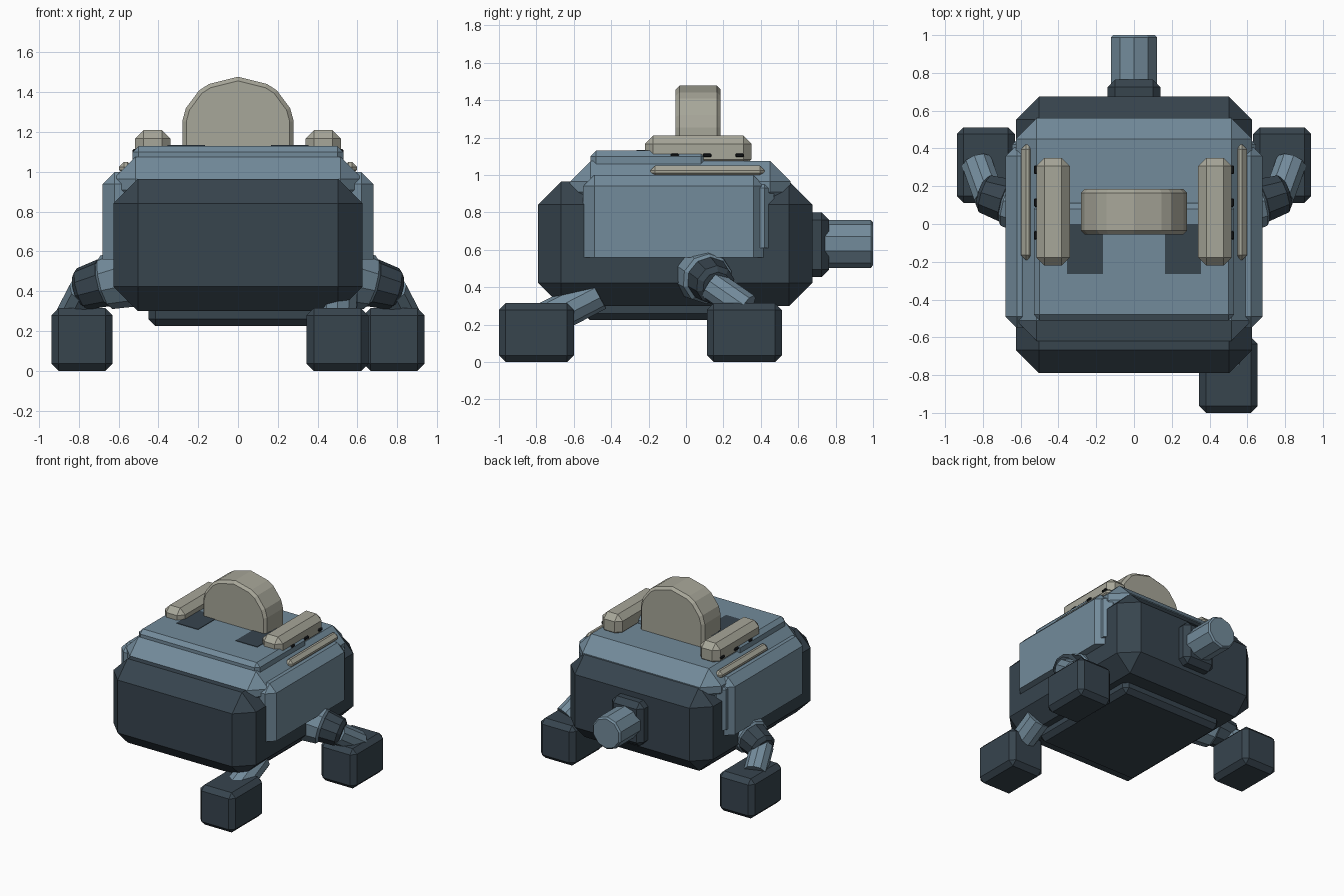
import bpy
import bmesh
from mathutils import Vector

cube = bpy.data.objects.get("Cube")
if cube:
    bpy.data.objects.remove(cube, do_unlink=True)


def material(name, rgb):
    m = bpy.data.materials.new(name)
    m.use_nodes = True
    m.diffuse_color = (*rgb, 1)
    m.node_tree.nodes["Principled BSDF"].inputs["Base Color"].default_value = (*rgb, 1)
    return m


DARK = material("dark slate", (0.038, 0.058, 0.076))
BLUE = material("blue grey", (0.17, 0.258, 0.328))
BEIGE = material("warm grey", (0.39, 0.385, 0.32))
BLACK = material("black", (0.008, 0.01, 0.012))


def finish(bm, name, mat):
    bmesh.ops.recalc_face_normals(bm, faces=bm.faces)
    mesh = bpy.data.meshes.new(name)
    bm.to_mesh(mesh)
    bm.free()
    mesh.materials.append(mat)
    ob = bpy.data.objects.new(name, mesh)
    bpy.context.collection.objects.link(ob)
    return ob


def box(name, mat, xs, ys, zs, chamfer=0.0, flat_base=False):
    """Chamfered block given by its extent on each axis."""
    bm = bmesh.new()
    bmesh.ops.create_cube(bm, size=1)
    for v in bm.verts:
        v.co = [lo + (c + 0.5) * (hi - lo) for c, (lo, hi) in zip(v.co, (xs, ys, zs))]
    if chamfer:
        edges = [e for e in bm.edges
                 if not flat_base or max(v.co.z for v in e.verts) > zs[0] + 0.001]
        bmesh.ops.bevel(bm, geom=edges, offset=chamfer, segments=1,
                        affect='EDGES', clamp_overlap=True)
    return finish(bm, name, mat)


def tube(name, mat, start, end, r1, r2, sides=10, chamfer=0.0):
    """Faceted cylinder between two points."""
    a, b = Vector(start), Vector(end)
    bm = bmesh.new()
    bmesh.ops.create_cone(bm, cap_ends=True, segments=sides, radius1=r1, radius2=r2,
                          depth=(b - a).length)
    if chamfer:
        rims = [e for e in bm.edges if any(len(f.verts) > 4 for f in e.link_faces)]
        bmesh.ops.bevel(bm, geom=rims, offset=chamfer, segments=1, affect='EDGES')
    ob = finish(bm, name, mat)
    ob.rotation_mode = 'QUATERNION'
    ob.rotation_quaternion = (b - a).to_track_quat('Z', 'Y')
    ob.location = (a + b) / 2
    return ob


# Hull, belly plate and upper shell
box("hull", DARK, (-0.625, 0.625), (-0.79, 0.675), (0.30, 0.965), 0.123)
box("belly_plate", DARK, (-0.45, 0.45), (-0.55, 0.44), (0.225, 0.34), 0.035)
box("deck", BLUE, (-0.625, 0.625), (-0.62, 0.56), (0.80, 1.075), 0.11)
box("side_armour", BLUE, (-0.68, 0.68), (-0.55, 0.42), (0.56, 1.0), 0.06, True)
box("armour_step", BLUE, (-0.645, 0.645), (-0.5, 0.47), (0.61, 0.98), 0.05, True)
box("deck_plate", BLUE, (-0.53, 0.53), (-0.51, 0.11), (1.03, 1.13), 0.03)

# Dome fin on top
half = [(0.28, 1.05), (0.28, 1.255), (0.262, 1.32), (0.195, 1.41), (0.145, 1.442)]
outline = half + [(0, 1.478)] + [(-x, z) for x, z in reversed(half)]
bm = bmesh.new()
face = bm.faces.new([bm.verts.new((x, -0.055, z)) for x, z in outline])
res = bmesh.ops.extrude_face_region(bm, geom=[face])
moved = [g for g in res["geom"] if isinstance(g, bmesh.types.BMVert)]
bmesh.ops.translate(bm, verts=moved, vec=(0, 0.24, 0))
rims = [e for e in bm.edges if abs(e.verts[0].co.y - e.verts[1].co.y) < 0.001]
bmesh.ops.bevel(bm, geom=rims, offset=0.02, segments=1, affect='EDGES')
finish(bm, "dome_fin", BEIGE)

# Rear barrel and its mount
box("barrel_mount", DARK, (-0.14, 0.14), (0.6, 0.765), (0.455, 0.80), 0.04)
tube("barrel", BLUE, (0, 0.7, 0.632), (0, 1.0, 0.632), 0.128, 0.128, 10, 0.012)

# Mirrored parts: rails, hatches, vents, side legs
for side, s in (("left", 1), ("right", -1)):
    def mx(lo, hi):
        return tuple(sorted((s * lo, s * hi)))

    box(side + "_top_rail", BEIGE, mx(0.34, 0.517), (-0.22, 0.35), (1.04, 1.21), 0.043)
    box(side + "_side_rail", BEIGE, mx(0.53, 0.598), (-0.19, 0.42), (0.985, 1.05), 0.025)
    box(side + "_hatch", DARK, mx(0.165, 0.355), (-0.265, 0.0), (1.127, 1.134))
    for i, y in enumerate((-0.06, 0.113, 0.287)):
        box(f"{side}_vent_{i + 1}", BLACK, mx(0.5, 0.53),
            (y - 0.023, y + 0.023), (1.095, 1.115), 0.006)

    box(side + "_foot", DARK, mx(0.63, 0.938), (0.112, 0.512), (0, 0.315), 0.036)
    tube(side + "_hip", BLUE, (s * 0.54, 0.08, 0.475), (s * 0.68, 0.12, 0.44),
         0.155, 0.135, 10, 0.02)
    tube(side + "_upper_leg", DARK, (s * 0.65, 0.115, 0.45), (s * 0.805, 0.165, 0.405),
         0.125, 0.105, 10, 0.025)
    tube(side + "_lower_leg", BLUE, (s * 0.765, 0.14, 0.41), (s * 0.83, 0.32, 0.285),
         0.085, 0.085, 10)

# Single front leg
box("front_foot", DARK, (0.345, 0.655), (-1.0, -0.6), (0, 0.315), 0.036)
tube("front_leg", BLUE, (0.5, -0.76, 0.22), (0.51, -0.47, 0.37), 0.095, 0.095, 10)
